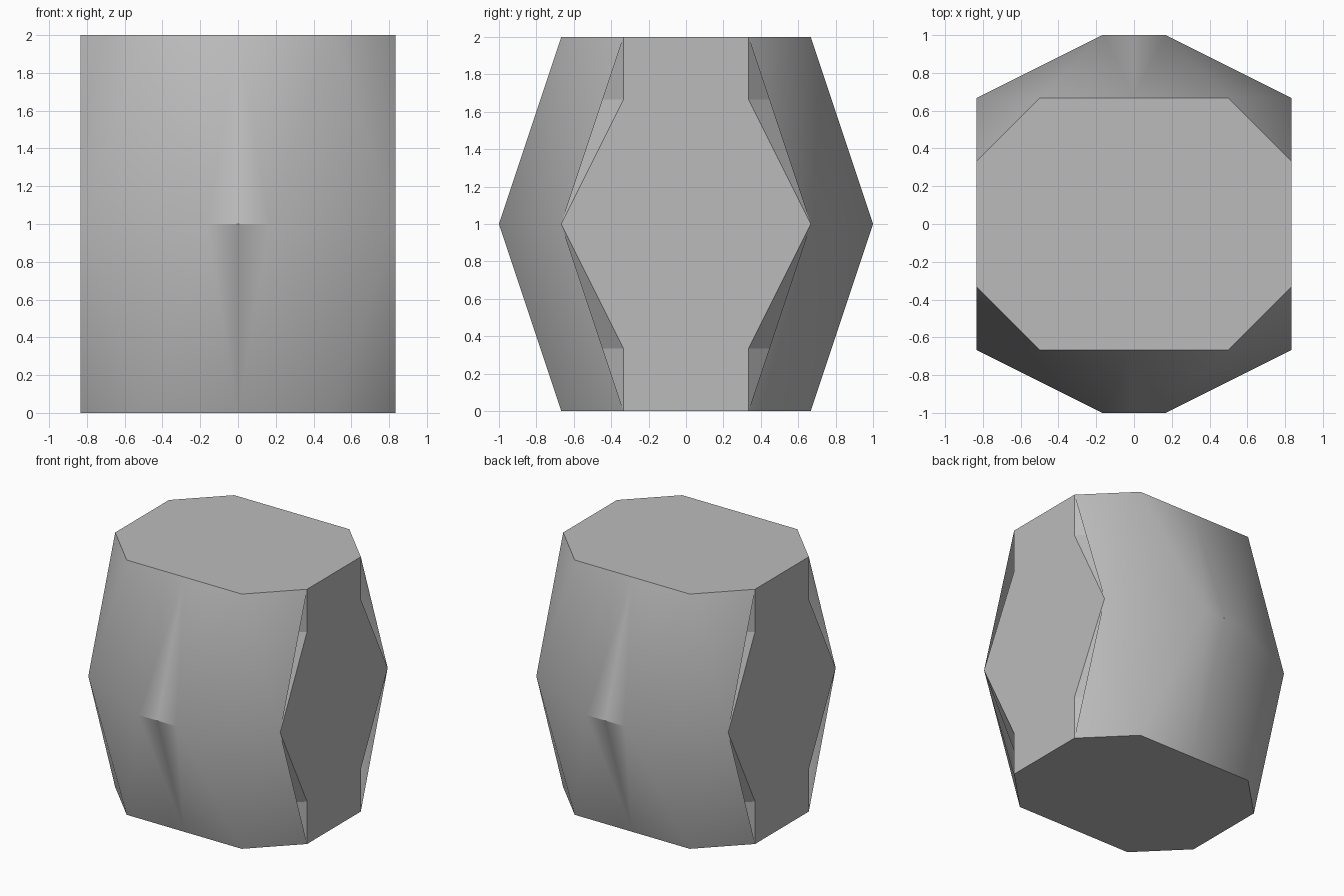
import bpy, bmesh, math
from mathutils import Vector

cube = bpy.data.objects.get("Cube")
if cube:
    bpy.data.objects.remove(cube, do_unlink=True)

grey = bpy.data.materials.new("plain_grey")
grey.use_nodes = True
colour = (0.5, 0.5, 0.5, 1)
grey.diffuse_color = colour
grey.node_tree.nodes["Principled BSDF"].inputs["Base Color"].default_value = colour

U = 1 / 6  # layout unit


def build(name, faces):
    """Build one eighth from faces in layout units, then mirror it on all axes."""
    bm = bmesh.new()
    for face in faces:
        bm.faces.new([bm.verts.new(Vector(p) * U) for p in face])
    bmesh.ops.remove_doubles(bm, verts=bm.verts[:], dist=1e-4)
    for axis in "XYZ":
        bmesh.ops.mirror(bm, geom=bm.verts[:] + bm.edges[:] + bm.faces[:],
                         axis=axis, merge_dist=-1)
        bmesh.ops.remove_doubles(bm, verts=bm.verts[:], dist=1e-4)
    # Join the mirrored parts of each flat face
    bmesh.ops.dissolve_limit(bm, angle_limit=math.radians(1),
                             verts=bm.verts[:], edges=bm.edges[:])
    bm.normal_update()
    for f in bm.faces:
        if f.normal.dot(f.calc_center_median()) < 0:
            f.normal_flip()
    mesh = bpy.data.meshes.new(name)
    bm.to_mesh(mesh)
    bm.free()
    mesh.materials.append(grey)
    obj = bpy.data.objects.new(name, mesh)
    obj.location.z = 1
    bpy.context.collection.objects.link(obj)
    return obj


# Shared corner points of the upper eighth
rim_a, rim_b = (3, 4, 6), (5, 2, 6)    # cut corner on the top rim
step_a, step_b = (3, 4, 4), (5, 2, 4)  # lower edge of the cut corner
waist = (5, 4, 0)
belly = (1, 6, 0)

# Core: flat top, flat sides and recessed corners
build("core", [
    [(0, 0, 6), (5, 0, 6), rim_b, rim_a, (0, 4, 6)],
    [(5, 0, 0), waist, step_b, rim_b, (5, 0, 6)],
    [(0, 4, 0), (0, 4, 6), rim_a, step_a, waist],
    [rim_a, rim_b, step_b, step_a],
    [step_a, step_b, waist],
])

# Faceted shell: bulging front and back panels that overhang the corners
shell = build("bulging_shell", [
    [(0, 4, 6), (0, 6, 0), belly, rim_a],
    [rim_a, belly, waist],
    [rim_a, waist, rim_b],
])
bpy.ops.object.select_all(action="DESELECT")
shell.select_set(True)
bpy.context.view_layer.objects.active = shell
bpy.ops.object.shade_smooth_by_angle(angle=math.radians(30))
